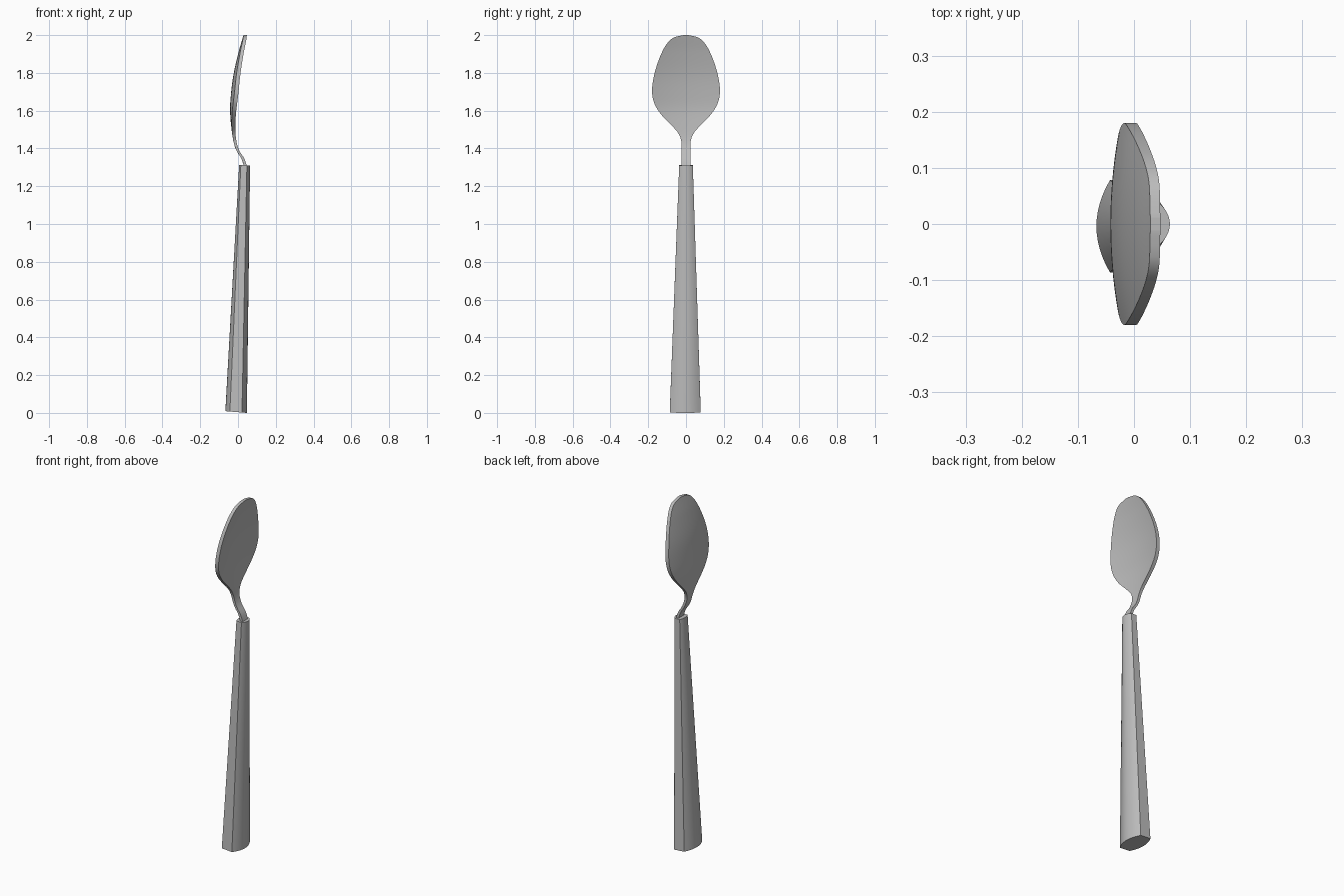
import bpy, bmesh, math

cube = bpy.data.objects.get("Cube")
if cube:
    bpy.data.objects.remove(cube)

steel = bpy.data.materials.new("brushed steel grey")
steel.use_nodes = True
GREY = (0.5, 0.5, 0.5, 1)
steel.diffuse_color = GREY
steel.node_tree.nodes["Principled BSDF"].inputs["Base Color"].default_value = GREY


def loft(name, rings):
    """Skin a list of closed rings and cap both ends."""
    bm = bmesh.new()
    loops = [[bm.verts.new(p) for p in ring] for ring in rings]
    n = len(loops[0])
    for a, b in zip(loops, loops[1:]):
        for i in range(n):
            j = (i + 1) % n
            bm.faces.new((a[i], a[j], b[j], b[i]))
    bm.faces.new(loops[0])
    bm.faces.new(loops[-1])
    bmesh.ops.recalc_face_normals(bm, faces=bm.faces)
    mesh = bpy.data.meshes.new(name)
    bm.to_mesh(mesh)
    bm.free()
    mesh.materials.append(steel)
    obj = bpy.data.objects.new(name, mesh)
    bpy.context.collection.objects.link(obj)
    bpy.ops.object.select_all(action='DESELECT')
    obj.select_set(True)
    bpy.context.view_layer.objects.active = obj
    bpy.ops.object.shade_smooth_by_angle(angle=math.radians(32))
    return obj


def sample(keys, z):
    """Smooth interpolation through (z, value) keys."""
    k = max(i for i in range(len(keys) - 1) if i == 0 or keys[i][0] <= z)
    slope = lambda i: ((keys[min(i + 1, len(keys) - 1)][1] - keys[max(i - 1, 0)][1])
                       / (keys[min(i + 1, len(keys) - 1)][0] - keys[max(i - 1, 0)][0]))
    (z0, v0), (z1, v1) = keys[k], keys[k + 1]
    h = z1 - z0
    t = (z - z0) / h
    return ((2*t**3 - 3*t**2 + 1) * v0 + (t**3 - 2*t**2 + t) * h * slope(k)
            + (3*t**2 - 2*t**3) * v1 + (t**3 - t**2) * h * slope(k + 1))


# Handle: tapered bar with two flat sides and bowed front and back
def handle_ring(z, tilt, yc, half, back, back_edge, front_edge, front):
    ts = [-1 + i / 6 for i in range(13)]
    ring = [(back + (back_edge - back) * t * t, yc + half * t) for t in ts]
    ring += [(front + (front_edge - front) * t * t, yc + half * t) for t in reversed(ts)]
    return [(x, y, z + tilt * (front - x)) for x, y in ring]


loft("handle", [
    handle_ring(0, 0.08, -0.004, 0.082, -0.067, -0.043, 0.021, 0.047),
    handle_ring(1.31, 0.03, 0, 0.036, 0.006, 0.015, 0.047, 0.064),
])

# Neck and bowl: one swept, gently dished sheet
width = [(1.28, .024), (1.4, .024), (1.445, .026), (1.487, .045), (1.53, .085),
         (1.58, .132), (1.63, .164), (1.68, .178), (1.735, .178), (1.825, .159),
         (1.92, .122), (1.97, .088), (1.99, .058), (2.0, .012)]
spine = [(1.28, .037), (1.31, .03), (1.35, .016), (1.38, -.004), (1.42, -.02),
         (1.5, -.034), (1.6, -.042), (1.68, -.038), (1.79, -.024), (1.91, .003), (2.0, .029)]
thick = [(1.28, .016), (1.42, .015), (1.55, .02), (1.72, .021), (2.0, .018)]

levels = [1.28 + 0.015 * i for i in range(46)] + [1.965, 1.975, 1.984, 1.99, 1.995, 1.998, 2.0]
rings = []
for z in levels:
    w, x, d = sample(width, z), sample(spine, z), sample(thick, z)
    ys = [w * (-1 + i / 8) for i in range(17)]
    dish = lambda y: x + 0.018 * (y / 0.18) ** 2
    rings.append([(dish(y), y, z) for y in ys] + [(dish(y) + d, y, z) for y in reversed(ys)])
loft("bowl_and_neck", rings)
